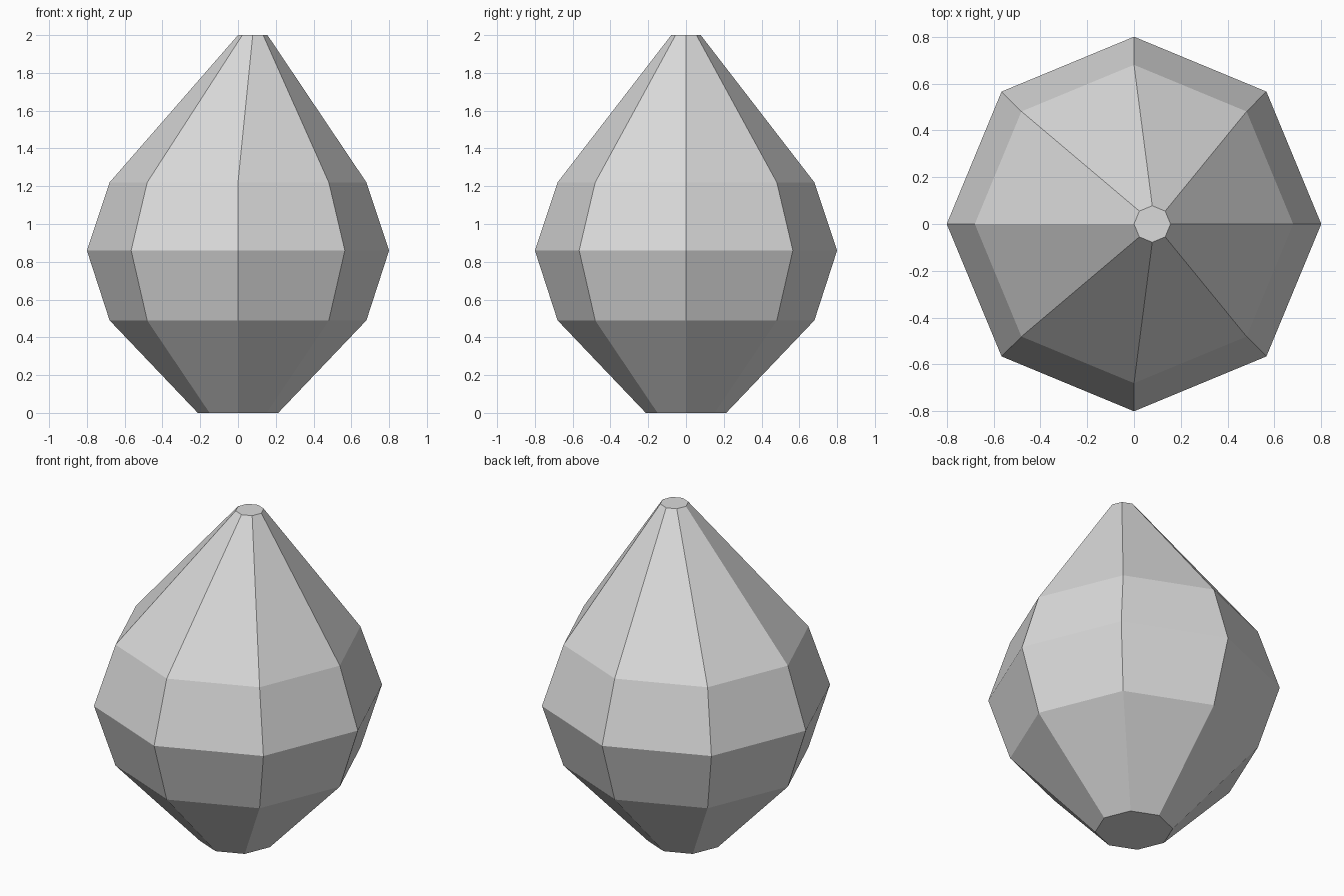
import bpy, bmesh
from math import sin, cos, pi

cube = bpy.data.objects.get("Cube")
if cube:
    bpy.data.objects.remove(cube, do_unlink=True)

SIDES = 8
# Rings from base to tip: height, radius, sideways shift
RINGS = [
    (0.0, 0.213, 0.0),
    (0.49, 0.68, 0.0),
    (0.86, 0.8, 0.0),
    (1.22, 0.68, 0.0),
    (2.0, 0.078, 0.078),
]

# Plain grey material
grey = bpy.data.materials.new("light grey")
grey.use_nodes = True
colour = (0.7, 0.7, 0.7, 1)
grey.diffuse_color = colour
grey.node_tree.nodes["Principled BSDF"].inputs["Base Color"].default_value = colour

# Faceted bulb with a leaning tip
bm = bmesh.new()
loops = []
for z, r, shift in RINGS:
    angles = [2 * pi * i / SIDES for i in range(SIDES)]
    loops.append([bm.verts.new((shift + r * cos(a), r * sin(a), z)) for a in angles])
for low, high in zip(loops, loops[1:]):
    for i in range(SIDES):
        j = (i + 1) % SIDES
        bm.faces.new((low[i], low[j], high[j], high[i]))

# Base and tip caps
bm.faces.new(loops[0][::-1])
bm.faces.new(loops[-1])
bm.normal_update()

mesh = bpy.data.meshes.new("faceted_bulb")
bm.to_mesh(mesh)
bm.free()
mesh.materials.append(grey)
bulb = bpy.data.objects.new("faceted_bulb", mesh)
bpy.context.collection.objects.link(bulb)
